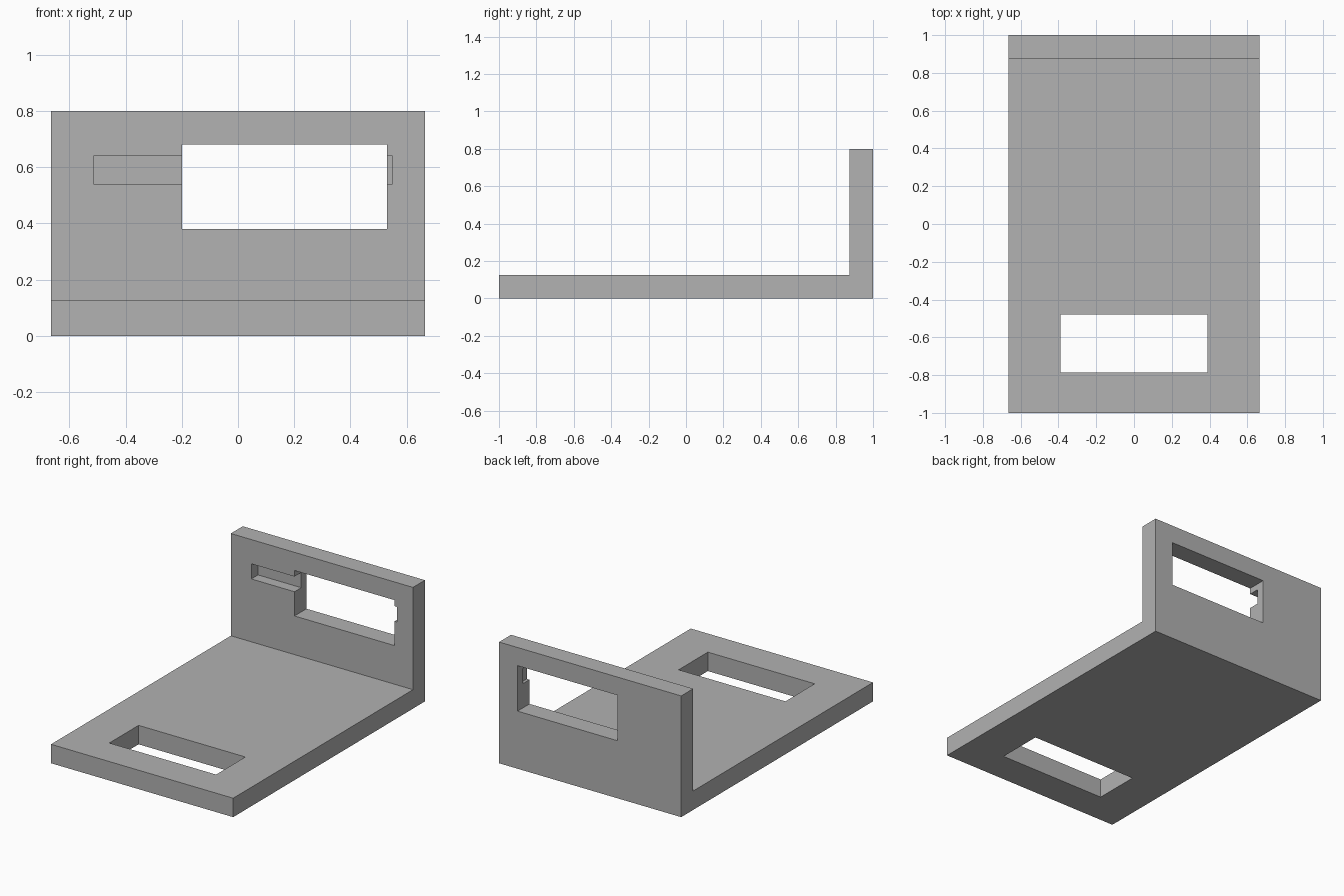
import bpy
import bmesh
from mathutils import Vector

if "Cube" in bpy.data.objects:
    bpy.data.objects.remove(bpy.data.objects["Cube"], do_unlink=True)

HALF_WIDTH = 0.665
THICK = 0.125
HEIGHT = 0.8

grey = bpy.data.materials.new("plain grey")
grey.use_nodes = True
colour = (0.445, 0.445, 0.445, 1)
grey.diffuse_color = colour
grey.node_tree.nodes["Principled BSDF"].inputs["Base Color"].default_value = colour


def make_object(name, bm):
    bmesh.ops.recalc_face_normals(bm, faces=bm.faces)
    mesh = bpy.data.meshes.new(name)
    bm.to_mesh(mesh)
    bm.free()
    mesh.materials.append(grey)
    obj = bpy.data.objects.new(name, mesh)
    bpy.context.collection.objects.link(obj)
    return obj


def cut_box(target, name, low, high):
    """Cut a box-shaped opening between two corners."""
    low, high = Vector(low), Vector(high)
    bm = bmesh.new()
    bmesh.ops.create_cube(bm, size=1)
    bmesh.ops.scale(bm, vec=high - low, verts=bm.verts)
    bmesh.ops.translate(bm, vec=(low + high) / 2, verts=bm.verts)
    cutter = make_object(name, bm)
    cutter.hide_render = True
    cutter.hide_viewport = True
    cutter.display_type = 'WIRE'
    mod = target.modifiers.new(name, 'BOOLEAN')
    mod.operation = 'DIFFERENCE'
    mod.solver = 'EXACT'
    mod.object = cutter


# L-shaped bracket: side profile swept across the width
wall = 1 - THICK
profile = [(-1, 0), (1, 0), (1, HEIGHT), (wall, HEIGHT), (wall, THICK), (-1, THICK)]
bm = bmesh.new()
side = bm.faces.new([bm.verts.new((-HALF_WIDTH, y, z)) for y, z in profile])
swept = bmesh.ops.extrude_face_region(bm, geom=[side])
new_verts = [v for v in swept["geom"] if isinstance(v, bmesh.types.BMVert)]
bmesh.ops.translate(bm, vec=(2 * HALF_WIDTH, 0, 0), verts=new_verts)
bracket = make_object("bracket", bm)

# Opening through the base plate
cut_box(bracket, "base_opening_cutter", (-0.39, -0.785, -0.1), (0.39, -0.48, 0.3))
# Opening through the upright wall
cut_box(bracket, "wall_opening_cutter", (-0.2, 0.7, 0.38), (0.53, 1.1, 0.68))
# Shallow slot in the inner face of the wall
cut_box(bracket, "wall_slot_cutter", (-0.515, 0.7, 0.54), (0.55, wall + 0.07, 0.64))
